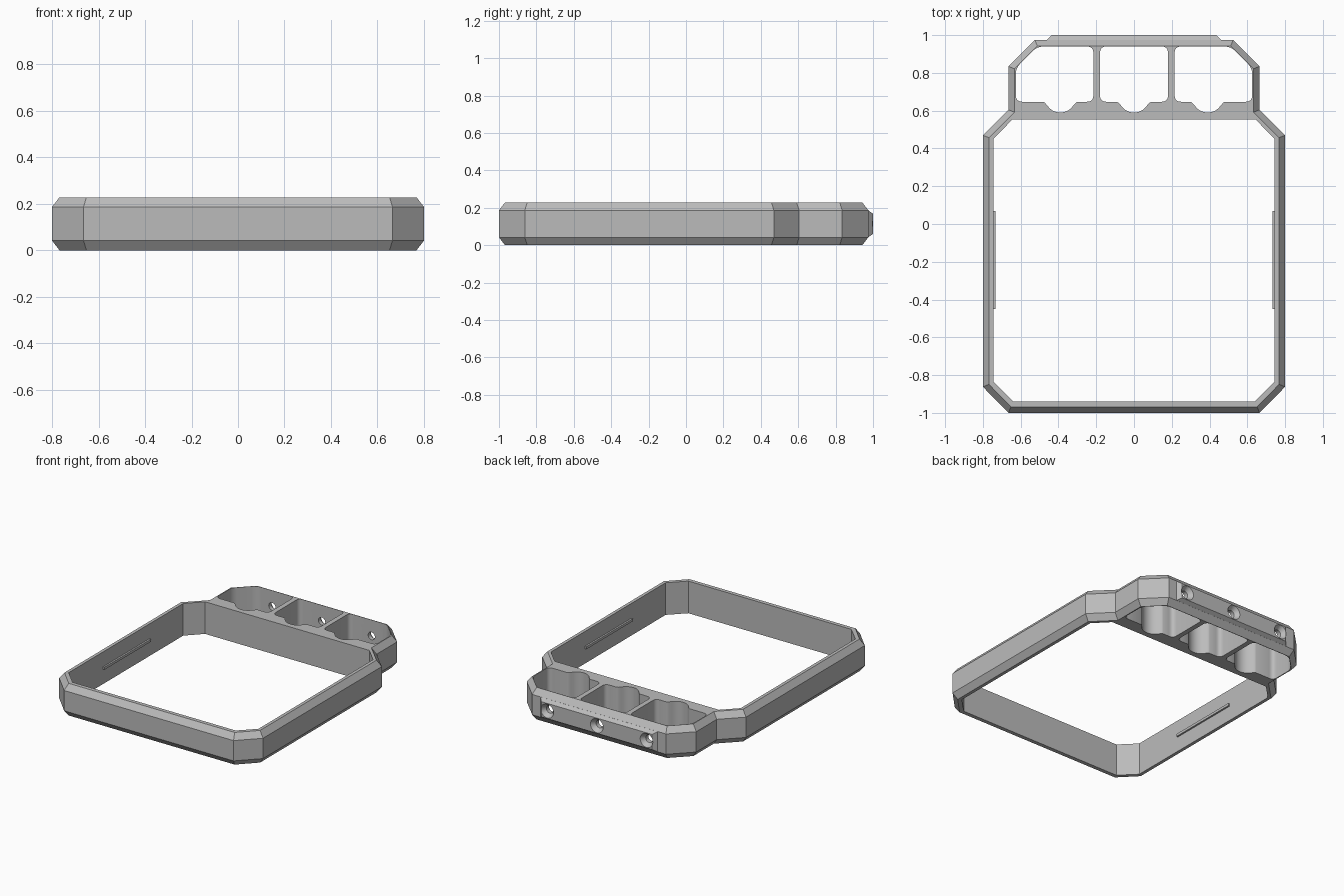
import bpy, bmesh, math
from mathutils import Vector, Matrix

if "Cube" in bpy.data.objects:
    bpy.data.objects.remove(bpy.data.objects["Cube"])

HEIGHT, BEVEL_Z, BEVEL_XY = 0.228, 0.042, 0.032
MID = HEIGHT / 2

grey = bpy.data.materials.new("satin_grey")
grey.use_nodes = True
grey.diffuse_color = (0.5, 0.5, 0.5, 1)
grey.node_tree.nodes["Principled BSDF"].inputs["Base Color"].default_value = (0.5, 0.5, 0.5, 1)


def finish(name, bm):
    bmesh.ops.recalc_face_normals(bm, faces=bm.faces)
    mesh = bpy.data.meshes.new(name)
    bm.to_mesh(mesh)
    bm.free()
    mesh.materials.append(grey)
    obj = bpy.data.objects.new(name, mesh)
    bpy.context.collection.objects.link(obj)
    return obj


def mirrored(half):
    """Close a right-hand half outline across x = 0."""
    return half + [(-x, y) for x, y in reversed(half)]


def inset(points, d):
    """Move every side of a counter-clockwise outline inwards by d."""
    result = []
    for i, p in enumerate(points):
        p = Vector(p)
        a = (p - Vector(points[i - 1])).normalized()
        b = (Vector(points[(i + 1) % len(points)]) - p).normalized()
        na, nb = Vector((-a.y, a.x)), Vector((-b.y, b.x))
        result.append(p + (na + nb) * d / (1 + na.dot(nb)))
    return result


def loft(name, rings):
    """Skin a stack of matching closed rings of 3D points, capped at both ends."""
    bm = bmesh.new()
    loops = [[bm.verts.new(p) for p in ring] for ring in rings]
    for low, high in zip(loops, loops[1:]):
        for i in range(len(low)):
            bm.faces.new((low[i - 1], low[i], high[i], high[i - 1]))
    bm.faces.new(loops[0])
    bm.faces.new(loops[-1])
    return finish(name, bm)


def prism(name, points, z0, z1):
    return loft(name, [[(x, y, z) for x, y in points] for z in (z0, z1)])


def combine(target, tool, operation):
    mod = target.modifiers.new("join", "BOOLEAN")
    mod.operation, mod.solver, mod.object = operation, "EXACT", tool
    bpy.context.view_layer.objects.active = target
    bpy.ops.object.modifier_apply(modifier=mod.name)
    bpy.data.objects.remove(tool)


def fillet(points, radius, steps=6):
    """Round square corners with a quadratic curve."""
    result = []
    for i, p in enumerate(points):
        p = Vector(p)
        a = p + (Vector(points[i - 1]) - p).normalized() * radius
        b = p + (Vector(points[(i + 1) % len(points)]) - p).normalized() * radius
        for k in range(steps + 1):
            t = k / steps
            result.append(a * (1 - t) ** 2 + p * 2 * t * (1 - t) + b * t * t)
    return result


# Outer shell with bevelled top and bottom rims
outline = mirrored([(0.665, -1), (0.8, -0.862), (0.8, 0.47), (0.665, 0.605),
                    (0.665, 0.835), (0.525, 0.975)])
frame = loft("frame", [[(p[0], p[1], z) for p in inset(outline, d)] for z, d in
                       ((0, BEVEL_XY), (BEVEL_Z, 0),
                        (HEIGHT - BEVEL_Z, 0), (HEIGHT, BEVEL_XY))])

# Raised pad along the back
pad = loft("pad", [[(-w, y, MID - h), (w, y, MID - h), (w, y, MID + h), (-w, y, MID + h)]
                   for y, w, h in ((0.96, 0.475, 0.082), (1.0, 0.435, 0.054))])
combine(frame, pad, "UNION")

# Large main opening
opening = mirrored([(0.64, -0.94), (0.745, -0.835), (0.745, 0.45), (0.645, 0.552)])
combine(frame, prism("opening_cutter", opening, -0.1, 0.4), "DIFFERENCE")

# Three rounded pockets, the outer two with a clipped corner
FLOOR, BACK = 0.647, 0.94
clipped = [(0.215, FLOOR), (0.626, FLOOR), (0.626, 0.825), (0.512, BACK), (0.215, BACK)]
pockets = [[(-0.18, FLOOR), (0.18, FLOOR), (0.18, BACK), (-0.18, BACK)],
           clipped, [(-x, y) for x, y in reversed(clipped)]]
for points in pockets:
    combine(frame, prism("pocket_cutter", fillet(points, 0.035), -0.1, 0.4), "DIFFERENCE")

# Scallops and screw holes lined up with each pocket
scallop = [(0.092, 0.67), (0.092, FLOOR), (0.083, 0.643), (0.075, 0.634)]
for k in range(1, 9):
    a = math.radians(-25 - k * 65 / 8)
    scallop.append((0.081 * math.cos(a), 0.67 + 0.08 * math.sin(a)))
scallop = scallop[:-1] + [(0, 0.59)] + [(-x, y) for x, y in reversed(scallop[:-1])]
for cx in (-0.39, 0, 0.39):
    shape = [(cx + x, y) for x, y in scallop]
    combine(frame, prism("scallop_cutter", shape, -0.1, 0.4), "DIFFERENCE")
    rings = []
    for y, r in ((0.88, 0.027), (0.97, 0.027), (1.0, 0.05), (1.03, 0.05)):
        rings.append([(cx + r * math.cos(k * math.tau / 24), y,
                       MID + r * math.sin(k * math.tau / 24)) for k in range(24)])
    combine(frame, loft("screw_hole_cutter", rings), "DIFFERENCE")

# Slim retaining ridges on the inner side walls
for side, name in ((1, "left_ridge"), (-1, "right_ridge")):
    bm = bmesh.new()
    bmesh.ops.create_cube(bm, size=1, matrix=Matrix.Translation((side * 0.742, -0.19, MID))
                          @ Matrix.Diagonal((0.018, 0.52, 0.018, 1)))
    finish(name, bm)

# Smooth the curved walls and keep the bevels crisp
bpy.ops.object.select_all(action="DESELECT")
frame.select_set(True)
bpy.context.view_layer.objects.active = frame
bpy.ops.object.shade_smooth_by_angle(angle=math.radians(30))
